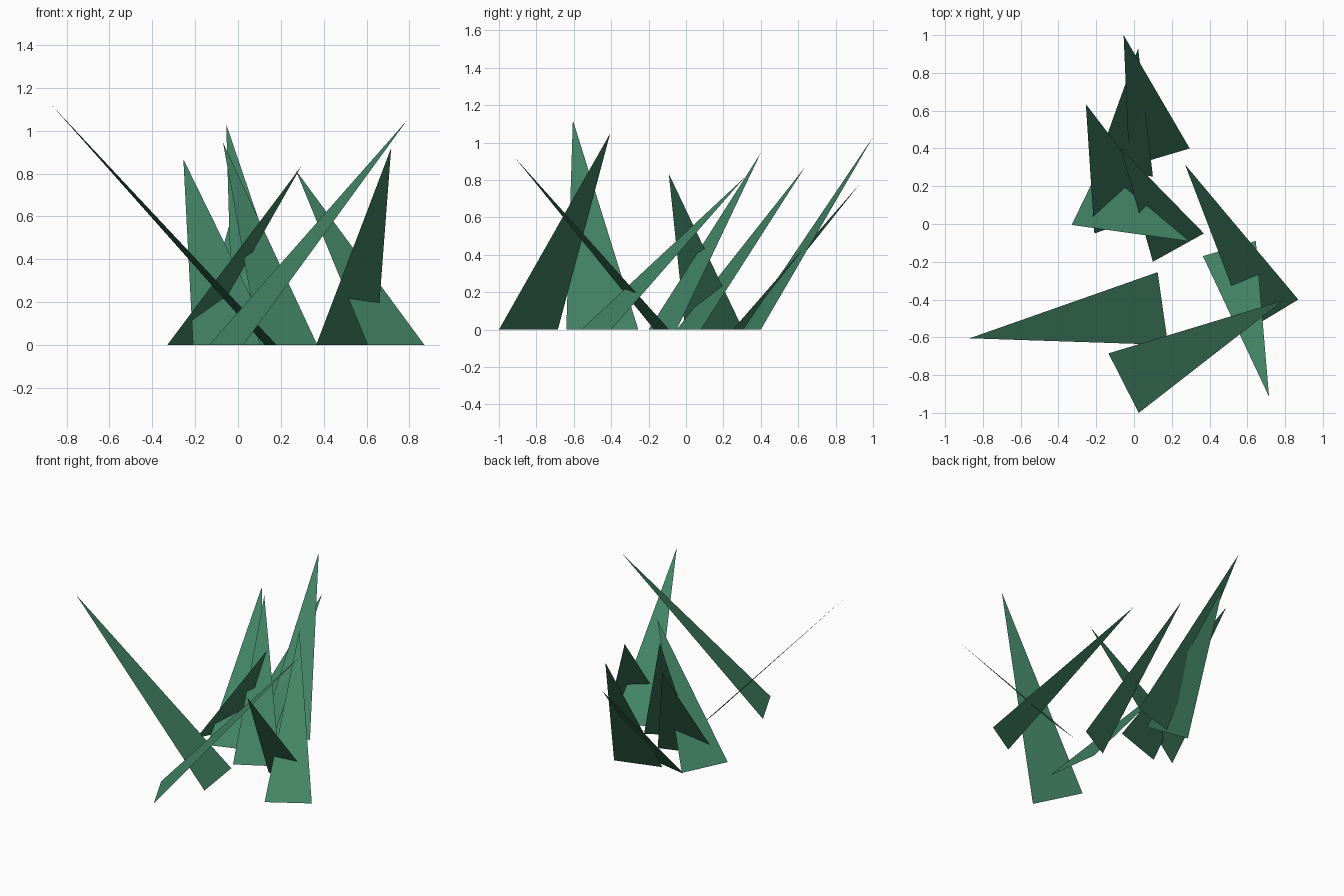
import bpy

# One flat green for the whole tuft
green = bpy.data.materials.new("grass_green")
green.diffuse_color = (0.056, 0.235, 0.13, 1.0)


def blade(name, tip, base_a, base_b):
    """One flat triangular blade: base on the ground, leaning to its tip."""
    a, b = (*base_a, 0.0), (*base_b, 0.0)
    # wind the corners so the face points upward
    up = (b[0] - a[0]) * (tip[1] - a[1]) - (b[1] - a[1]) * (tip[0] - a[0])
    corners = [a, b, tip] if up > 0 else [b, a, tip]
    mesh = bpy.data.meshes.new(name)
    mesh.from_pydata(corners, [], [(0, 1, 2)])
    mesh.materials.append(green)
    obj = bpy.data.objects.new(name, mesh)
    bpy.context.collection.objects.link(obj)


# Tip, then the two ground corners of each blade
blades = [
    ((-0.87, -0.605, 1.12), (0.125, -0.255), (0.18, -0.64)),   # left leaning
    ((0.79, -0.405, 1.05), (-0.135, -0.685), (0.025, -1.0)),   # front, right leaning
    ((0.715, -0.915, 0.92), (0.365, -0.17), (0.645, -0.09)),   # forward leaning
    ((0.27, 0.315, 0.815), (0.87, -0.40), (0.605, -0.56)),     # right, back leaning
    ((-0.055, 1.0, 1.03), (0.295, 0.40), (-0.025, 0.305)),     # rear, tall
    ((0.022, 0.93, 0.78), (0.10, 0.25), (-0.20, 0.31)),        # rear, low
    ((-0.07, 0.40, 0.945), (0.37, -0.05), (0.10, -0.20)),      # centre
    ((-0.255, 0.635, 0.867), (-0.21, -0.05), (0.17, 0.08)),    # centre left
    ((0.295, -0.092, 0.833), (-0.33, -0.005), (-0.18, 0.305)), # crossing
]
for i, (tip, a, b) in enumerate(blades, 1):
    blade(f"grass_blade_{i}", tip, a, b)
